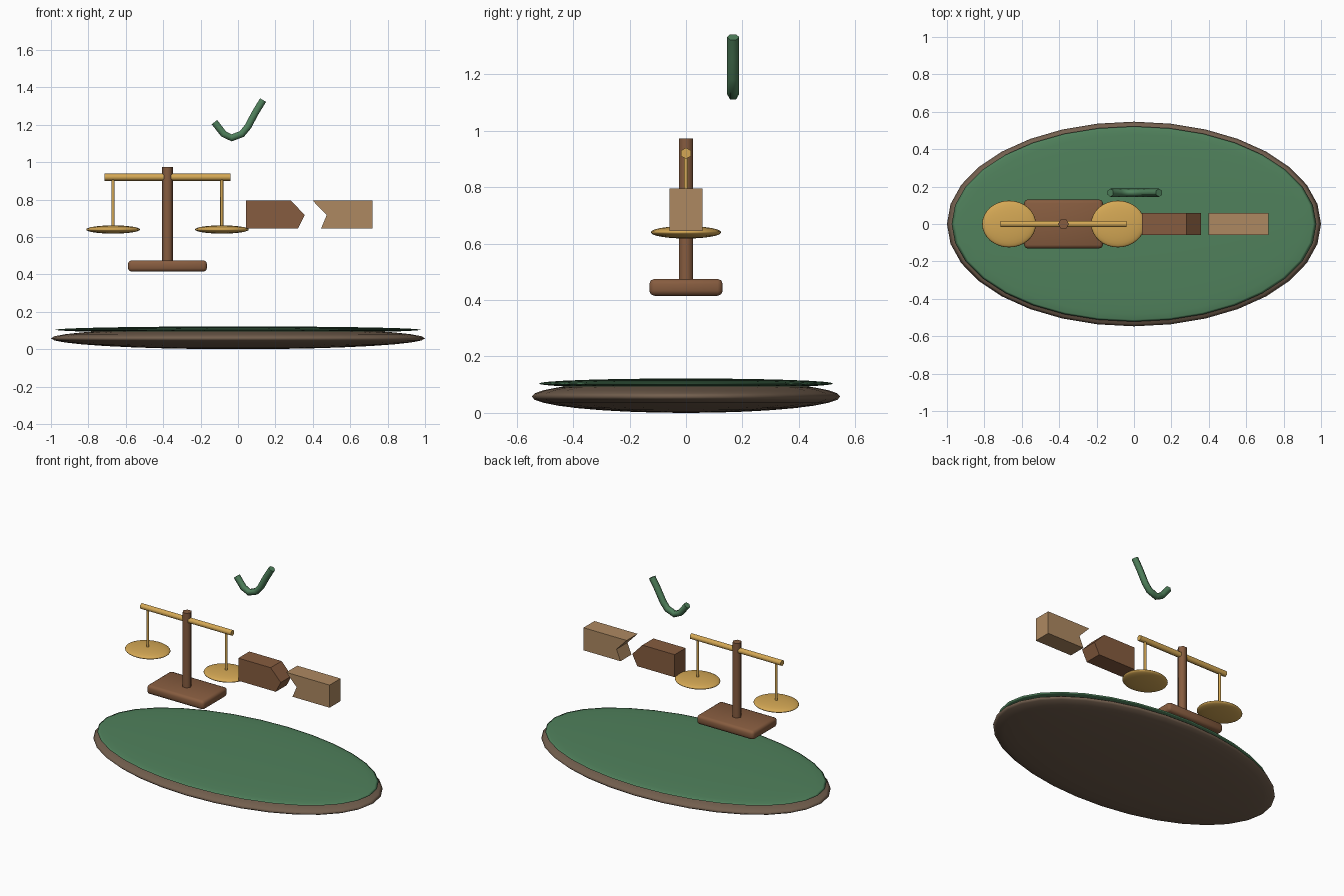
import bpy, bmesh
from math import radians, cos, sin, pi
from mathutils import Vector

if "Cube" in bpy.data.objects:
    bpy.data.objects.remove(bpy.data.objects["Cube"])


def material(name, rgb):
    m = bpy.data.materials.new(name)
    m.diffuse_color = (*rgb, 1)
    m.use_nodes = True
    m.node_tree.nodes["Principled BSDF"].inputs["Base Color"].default_value = m.diffuse_color
    return m


BARK = material("dark_rim", (0.17, 0.114, 0.076))
GREEN = material("green", (0.08, 0.22, 0.107))
WOOD = material("wood", (0.24, 0.107, 0.05))
LIGHT = material("light_wood", (0.42, 0.25, 0.12))
GOLD = material("gold", (0.66, 0.39, 0.09))


def finish(name, bm, mat, angle=None):
    bmesh.ops.recalc_face_normals(bm, faces=bm.faces)
    me = bpy.data.meshes.new(name)
    bm.to_mesh(me)
    bm.free()
    ob = bpy.data.objects.new(name, me)
    bpy.context.collection.objects.link(ob)
    me.materials.append(mat)
    if angle:
        bpy.ops.object.select_all(action='DESELECT')
        ob.select_set(True)
        bpy.context.view_layer.objects.active = ob
        bpy.ops.object.shade_smooth_by_angle(angle=radians(angle))
    return ob


def ellipsoid(name, loc, radii, mat, seg=32, rings=16):
    bm = bmesh.new()
    bmesh.ops.create_uvsphere(bm, u_segments=seg, v_segments=rings, radius=1)
    bmesh.ops.scale(bm, vec=radii, verts=bm.verts)
    bmesh.ops.translate(bm, vec=loc, verts=bm.verts)
    return finish(name, bm, mat, 180)


def tube(name, pts, r, side, mat, n=6):
    """Six-sided tube along a path; one corner points along 'side'."""
    bm = bmesh.new()
    pts = [Vector(p) for p in pts]
    rings = []
    for i, p in enumerate(pts):
        t = (pts[min(i + 1, len(pts) - 1)] - pts[max(i - 1, 0)]).normalized()
        a = Vector(side)
        b = t.cross(a)
        rings.append([bm.verts.new(p + r * (a * cos(2 * pi * k / n) + b * sin(2 * pi * k / n)))
                      for k in range(n)])
    for lo, hi in zip(rings, rings[1:]):
        for k in range(n):
            j = (k + 1) % n
            bm.faces.new((lo[k], lo[j], hi[j], hi[k]))
    bm.faces.new(rings[0])
    bm.faces.new(rings[-1])
    return finish(name, bm, mat, 75)


def slab(name, outline, half_depth, mat):
    """Extrude an x-z outline along y."""
    bm = bmesh.new()
    f = bm.faces.new([bm.verts.new((x, -half_depth, z)) for x, z in outline])
    ext = bmesh.ops.extrude_face_region(bm, geom=[f])
    bmesh.ops.translate(bm, vec=(0, 2 * half_depth, 0),
                        verts=[v for v in ext["geom"] if isinstance(v, bmesh.types.BMVert)])
    return finish(name, bm, mat)


# Oval ground disc and its green top
ellipsoid("ground_disc", (0, 0, 0.058), (1, 0.547, 0.058), BARK)
ellipsoid("grass_top", (0, 0, 0.104), (0.975, 0.522, 0.018), GREEN)

# Balance scale: rounded foot, post, beam
bm = bmesh.new()
bmesh.ops.create_cube(bm, size=1)
bmesh.ops.scale(bm, vec=(0.422, 0.26, 0.06), verts=bm.verts)
bmesh.ops.translate(bm, vec=(-0.377, 0, 0.445), verts=bm.verts)
bmesh.ops.bevel(bm, geom=bm.edges[:], offset=0.018, segments=2, profile=0.5, affect='EDGES')
finish("scale_foot", bm, WOOD, 50)
tube("scale_post", [(-0.377, 0, 0.46), (-0.377, 0, 0.973)], 0.029, (1, 0, 0), WOOD)
tube("scale_beam", [(-0.713, 0, 0.92), (-0.04, 0, 0.92)], 0.02, (0, 0, 1), GOLD)

# Hangers and pans
for label, x in (("left", -0.668), ("right", -0.086)):
    tube(label + "_hanger", [(x, 0, 0.645), (x, 0, 0.92)], 0.009, (1, 0, 0), GOLD)
    ellipsoid(label + "_pan", (x, 0, 0.64), (0.144, 0.125, 0.022), GOLD)

# Two mating blocks: pointed and notched
slab("pointed_block", [(0.043, 0.645), (0.32, 0.645), (0.357, 0.717),
                       (0.282, 0.796), (0.043, 0.796)], 0.058, WOOD)
slab("notched_block", [(0.444, 0.645), (0.718, 0.645), (0.718, 0.796),
                       (0.398, 0.796), (0.474, 0.717)], 0.058, LIGHT)

# Floating tick mark
tick = [(-0.126, 1.214), (-0.077, 1.151), (-0.034, 1.13), (0.021, 1.151),
        (0.053, 1.19), (0.093, 1.265), (0.134, 1.332)]
tube("tick_mark", [(x, 0.167, z) for x, z in tick], 0.0215, (0, 1, 0), GREEN)
